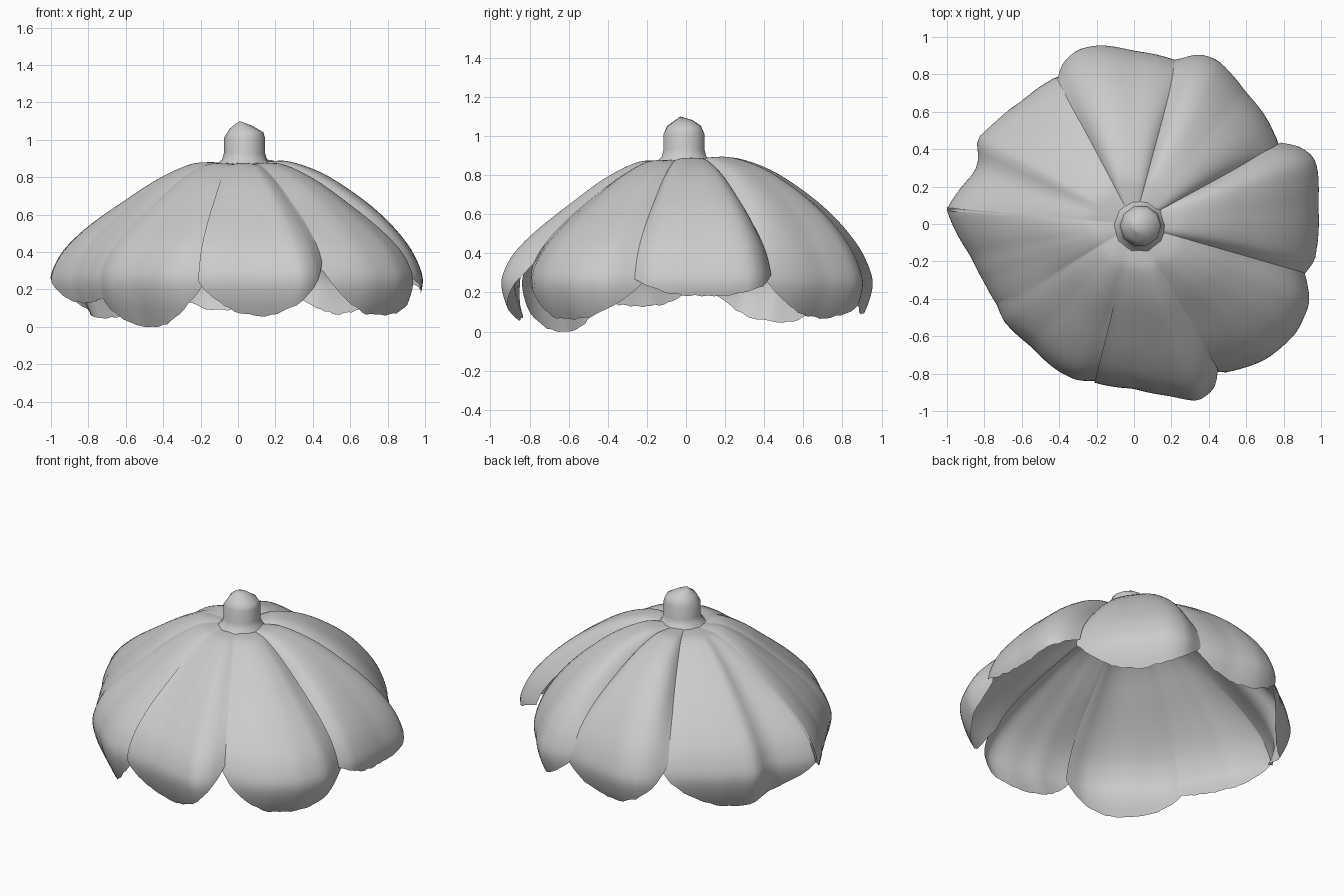
import bpy, math, random

if "Cube" in bpy.data.objects:
    bpy.data.objects.remove(bpy.data.objects["Cube"])

random.seed(3)

# Common cross-section of the canopy: (fraction of rim radius, height)
PROFILE = [(0.0, .875), (.2, .87), (.3, .845), (.45, .765), (.62, .645), (.8, .515),
           (.92, .41), (.98, .32), (1.0, .24), (.975, .14), (.93, .05), (.89, -.02)]
SEAM_LIFT = .03   # shared height offset where neighbouring petals meet

# name, lift, lowest z, z at first edge, z at last edge, rim outline (degrees, radius)
PETALS = [
    ("right_petal", .07, .18, .27, .29,
     [(-16, .95), (-12, .985), (6, .99), (15, 1.02), (20, 1.03), (26, .97), (29, .89)]),
    ("back_right_petal", .09, .07, .27, .24,
     [(27, .88), (40, .91), (50, .925), (63, .985), (69, .975), (76, .90)]),
    ("back_petal", .075, .09, .24, .33,
     [(73, .90), (90, .925), (101, .975), (108, .98), (113, .95), (118, .89)]),
    ("back_left_petal", .035, .05, .33, .26,
     [(114, .89), (132, .89), (145, .925), (152, .957), (157, .90), (162, .895), (176, 1.01)]),
    ("left_petal", .03, .13, .26, .16,
     [(175, 1.01), (183, .95), (191, .89), (201, .86), (212, .85)]),
    ("front_left_petal", .01, .0, .15, .24,
     [(210, .85), (217, .87), (230, .855), (243, .886), (250, .89), (258, .855)]),
    ("front_petal", .01, .06, .24, .35,
     [(256, .875), (270, .88), (282, .94), (290, 1.01), (296, .98), (300, .92)]),
    ("front_right_petal", .02, .06, .34, .25,
     [(298, .91), (314, 1.01), (326, 1.045), (336, 1.03), (346, .93)]),
]


def lerp_table(table, x):
    for (x0, y0), (x1, y1) in zip(table, table[1:]):
        if x <= x1:
            return y0 + (y1 - y0) * (x - x0) / (x1 - x0)
    return table[-1][1]


def profile(t):
    """Smooth curve through PROFILE, t in profile-point units."""
    n = len(PROFILE) - 1
    i = min(int(t), n - 1)
    f = t - i
    p = [PROFILE[max(0, min(n, i + k))] for k in (-1, 0, 1, 2)]
    return [.5 * (2 * p[1][c] + (p[2][c] - p[0][c]) * f
                  + (2 * p[0][c] - 5 * p[1][c] + 4 * p[2][c] - p[3][c]) * f * f
                  + (3 * p[1][c] - p[0][c] - 3 * p[2][c] + p[3][c]) * f ** 3) for c in (0, 1)]


def t_at_height(z):
    lo, hi = 1.0, len(PROFILE) - 1.0
    for _ in range(30):
        mid = (lo + hi) / 2
        if profile(mid)[1] > z:
            lo = mid
        else:
            hi = mid
    return lo


def make_object(name, verts, faces):
    me = bpy.data.meshes.new(name)
    me.from_pydata(verts, [], faces)
    me.update()
    ob = bpy.data.objects.new(name, me)
    bpy.context.collection.objects.link(ob)
    for p in me.polygons:
        p.use_smooth = True
    me.flip_normals()
    return ob


def grid_faces(cols, rows, closed=False):
    return [(i * rows + j, i * rows + j + 1,
             (i + 1) % cols * rows + j + 1, (i + 1) % cols * rows + j)
            for i in range(cols if closed else cols - 1) for j in range(rows - 1)]


# Petals: sections of the canopy with rounded, slightly ragged lower lips
COLS, ROWS = 25, 33
for name, lift, z_low, z_a, z_b, rim in PETALS:
    verts = []
    a0, a1 = rim[0][0], rim[-1][0]
    for i in range(COLS):
        u = -1 + 2 * i / (COLS - 1)
        az = a0 + (a1 - a0) * (u + 1) / 2
        radius = sum(lerp_table(rim, min(a1, max(a0, az + d))) for d in (-1.5, 0, 1.5)) / 3
        edge = z_a if u < 0 else z_b
        z_end = z_low + (edge - z_low) * abs(u) ** 2.3 + random.uniform(-.006, .006)
        t_end = t_at_height(z_end)
        raised = SEAM_LIFT + (lift - SEAM_LIFT) * (1 - u ** 6)
        for j in range(ROWS):
            rho, z = profile(t_end * j / (ROWS - 1))
            # puff between creases, and raise the outer half of the slope
            if z > .24:
                s = min(1, max(0, rho))
                z += math.sin(math.pi * s) ** 2 * (.01 - .022 * u * u)
                z += math.sin(math.pi * s ** 1.7) * raised
            r = radius * rho
            a = math.radians(az)
            verts.append((r * math.cos(a), r * math.sin(a), z))
    make_object(name, verts, grid_faces(COLS, ROWS))

# Stem: flared base, faceted column and a skewed blunt tip
SIDES = 10
RINGS = [(.15, .865, .03), (.12, .895, .035), (.11, .93, .035),
         (.11, 1.01, .035), (.09, 1.05, .045), (.045, 1.08, .03)]
verts = []
for i in range(SIDES):
    a = 2 * math.pi * i / SIDES
    for k, (r, z, cx) in enumerate(RINGS):
        tilt = -.1 * r * math.cos(a) if k > 3 else 0
        verts.append((cx + r * math.cos(a), -.01 + r * math.sin(a), z + tilt))
faces = grid_faces(SIDES, len(RINGS), True)
tip = len(verts)
verts.append((.01, -.03, 1.1))
last = len(RINGS) - 1
faces += [(i * len(RINGS) + last, tip, (i + 1) % SIDES * len(RINGS) + last) for i in range(SIDES)]
make_object("stem", verts, faces)
